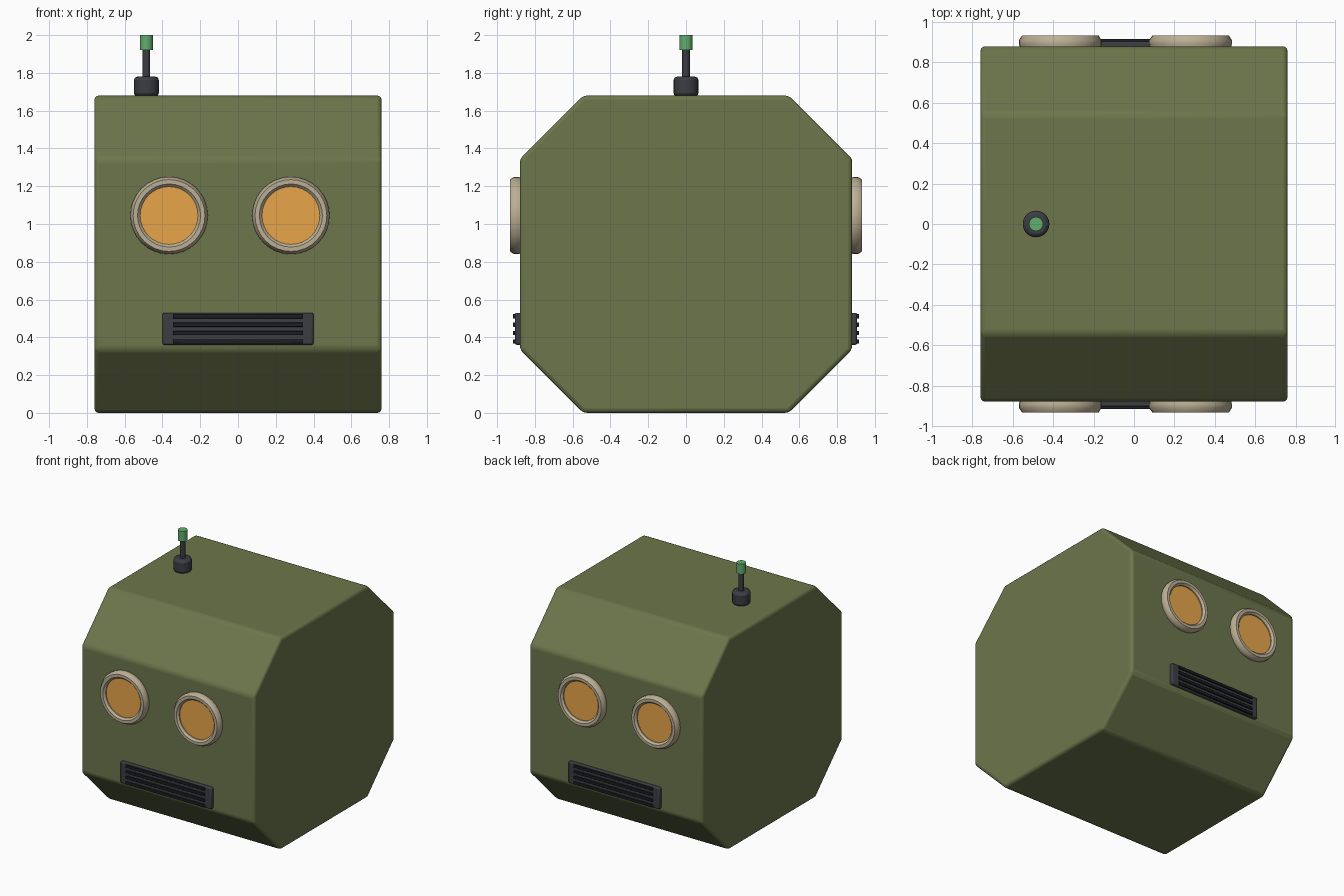
import bpy, bmesh, math

if "Cube" in bpy.data.objects:
    bpy.data.objects.remove(bpy.data.objects["Cube"])

def material(name, rgb):
    m = bpy.data.materials.new(name)
    m.diffuse_color = (*rgb, 1)
    m.use_nodes = True
    m.node_tree.nodes["Principled BSDF"].inputs["Base Color"].default_value = m.diffuse_color
    return m

OLIVE = material("olive_paint", (0.15, 0.18, 0.07))
BEIGE = material("beige_rim", (0.50, 0.43, 0.30))
AMBER = material("amber_glass", (0.80, 0.38, 0.07))
DARK = material("dark_metal", (0.045, 0.047, 0.055))
BLACK = material("black_slat", (0.012, 0.013, 0.016))
GREEN = material("green_tip", (0.12, 0.42, 0.16))

def finish(ob, mat, bevel=0, segments=2):
    ob.data.materials.append(mat)
    if bevel:
        b = ob.modifiers.new("bevel", 'BEVEL')
        b.width, b.segments, b.limit_method = bevel, segments, 'ANGLE'
    bpy.ops.object.select_all(action='DESELECT')
    ob.select_set(True)
    bpy.context.view_layer.objects.active = ob
    bpy.ops.object.shade_smooth_by_angle(angle=math.radians(35))
    return ob

def from_bmesh(name, bm):
    bmesh.ops.recalc_face_normals(bm, faces=bm.faces)
    me = bpy.data.meshes.new(name)
    bm.to_mesh(me)
    bm.free()
    ob = bpy.data.objects.new(name, me)
    bpy.context.collection.objects.link(ob)
    return ob

def box(name, size, loc, mat, bevel=0):
    bm = bmesh.new()
    bmesh.ops.create_cube(bm, size=1)
    bmesh.ops.scale(bm, vec=size, verts=bm.verts)
    ob = from_bmesh(name, bm)
    ob.location = loc
    return finish(ob, mat, bevel)

def cylinder(name, r, z0, z1, loc, mat, sides=24, bevel=0, rot=0):
    bm = bmesh.new()
    bmesh.ops.create_cone(bm, cap_ends=True, segments=sides, radius1=r, radius2=r, depth=z1 - z0)
    bmesh.ops.translate(bm, vec=(0, 0, (z0 + z1) / 2), verts=bm.verts)
    ob = from_bmesh(name, bm)
    ob.location, ob.rotation_euler = loc, (rot, 0, 0)
    return finish(ob, mat, bevel)

def ring(name, profile, loc, rot, mat, sides=32):
    bm = bmesh.new()
    loops = [[bm.verts.new((r * math.cos(i * math.tau / sides), r * math.sin(i * math.tau / sides), z))
              for i in range(sides)] for r, z in profile]
    for a, b in zip(loops, loops[1:] + loops[:1]):
        for i in range(sides):
            j = (i + 1) % sides
            bm.faces.new((a[i], a[j], b[j], b[i]))
    ob = from_bmesh(name, bm)
    ob.location, ob.rotation_euler = loc, (rot, 0, 0)
    return finish(ob, mat)

# Octagonal head shell, extruded along x
W, D, H, C = 0.76, 0.88, 1.68, 0.335
half = [(D - C, 0), (D, C), (D, H - C), (D - C, H)]
outline = half + [(-y, z) for y, z in reversed(half)]
bm = bmesh.new()
face = bm.faces.new([bm.verts.new((-W, y, z)) for y, z in outline])
ext = bmesh.ops.extrude_face_region(bm, geom=[face], use_keep_orig=True)
bmesh.ops.translate(bm, vec=(2 * W, 0, 0), verts=[v for v in ext['geom'] if isinstance(v, bmesh.types.BMVert)])
finish(from_bmesh("head_shell", bm), OLIVE, 0.022, 3)

# Matching faces on front and back
RIM = [(0.197, -0.02), (0.205, 0.012), (0.205, 0.03), (0.19, 0.053), (0.167, 0.053), (0.153, 0.038), (0.153, -0.02)]
for side, s in (("front", -1), ("back", 1)):
    rot = -s * math.pi / 2
    # Round eyes with recessed lenses
    for label, x in (("a", -0.365), ("b", 0.28)):
        ring(f"{side}_eye_rim_{label}", RIM, (x, s * D, 1.045), rot, BEIGE)
        cylinder(f"{side}_eye_lens_{label}", 0.157, -0.02, 0.03, (x, s * D, 1.045), AMBER, 32, 0, rot)
    # Mouth grille with raised slats
    box(f"{side}_grille", (0.8, 0.06, 0.17), (0, s * 0.876, 0.445), DARK, 0.01)
    for i in range(4):
        box(f"{side}_slat_{i + 1}", (0.69, 0.03, 0.022), (0, s * 0.902, 0.378 + i * 0.0445), BLACK, 0.003)

# Antenna on the roof
spot = (-0.485, 0, 0)
cylinder("antenna_base", 0.066, H - 0.005, 1.78, spot, DARK, 20, 0.018)
cylinder("antenna_rod", 0.02, 1.77, 1.94, spot, DARK, 16)
cylinder("antenna_tip", 0.035, 1.92, 2.0, spot, GREEN, 16)
